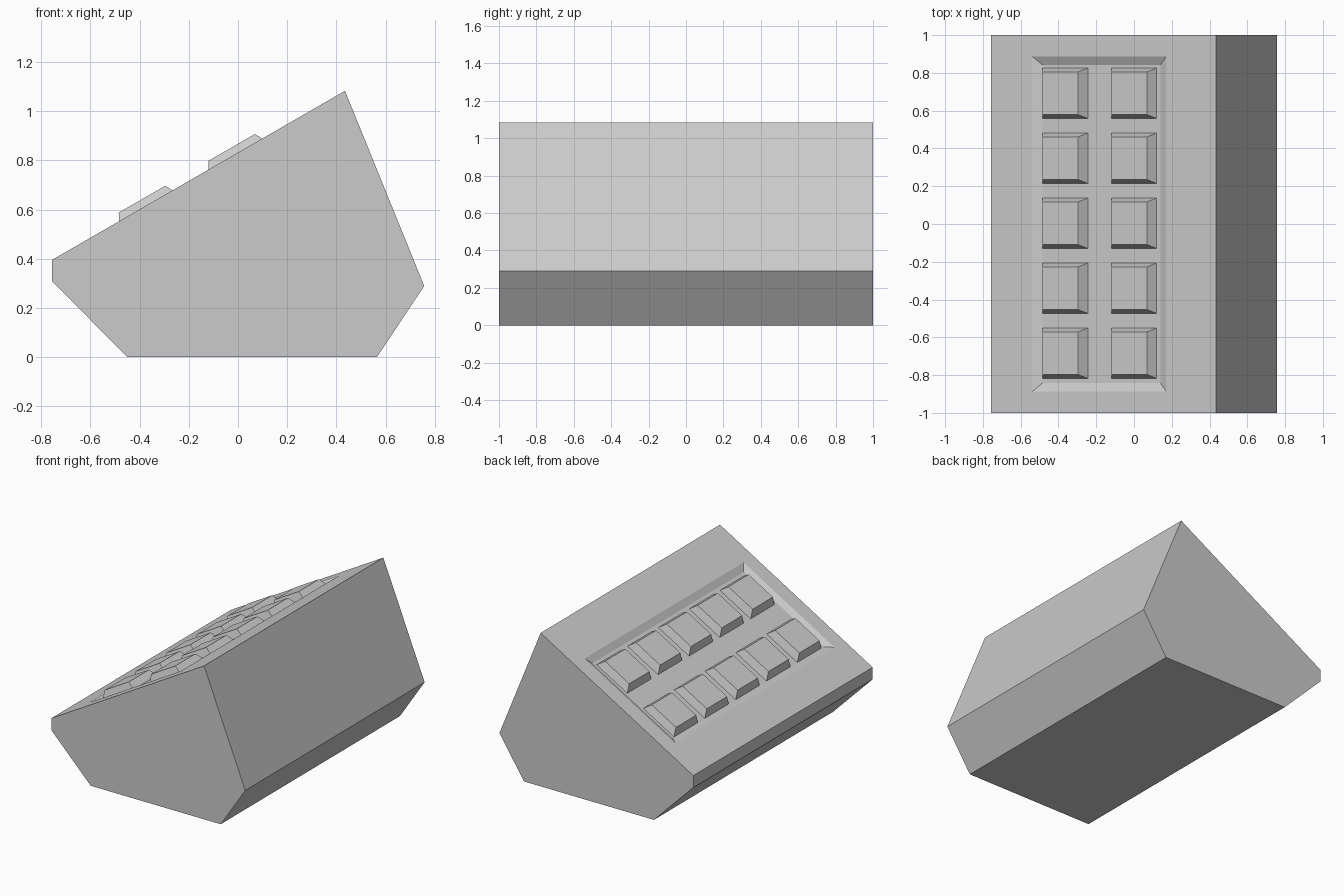
import bpy, bmesh, math
from mathutils import Vector

if "Cube" in bpy.data.objects:
    bpy.data.objects.remove(bpy.data.objects["Cube"])

PROFILE = [(-0.45, 0), (0.565, 0), (0.757, 0.29), (0.435, 1.083), (-0.757, 0.395), (-0.757, 0.31)]
ORIGIN = Vector((-0.757, 0, 0.395))
ALONG = Vector((1.192, 0, 0.688)).normalized()
NORMAL = Vector((-ALONG.z, 0, ALONG.x))
DEPTH = 0.022


def on_slope(u, y, n):
    """Point from distance up the slope, y, and height above the slope."""
    return ORIGIN + ALONG * u + NORMAL * n + Vector((0, y, 0))


def finish(bm, name):
    bmesh.ops.recalc_face_normals(bm, faces=bm.faces)
    mesh = bpy.data.meshes.new(name)
    bm.to_mesh(mesh)
    bm.free()
    obj = bpy.data.objects.new(name, mesh)
    bpy.context.collection.objects.link(obj)
    return obj


# Console body: extruded side profile
bm = bmesh.new()
side = bm.faces.new([bm.verts.new((x, -1, z)) for x, z in PROFILE])
ext = bmesh.ops.extrude_face_region(bm, geom=[side], use_keep_orig=True)
bmesh.ops.translate(bm, vec=(0, 2, 0), verts=[v for v in ext["geom"] if isinstance(v, bmesh.types.BMVert)])
bmesh.ops.recalc_face_normals(bm, faces=bm.faces)
bm.normal_update()

# Sunken panel with sloping walls in the tilted face
panel = max(bm.faces, key=lambda f: f.normal.dot(NORMAL))
for u0, u1, y, n in [(0.252, 1.071, 0.887, 0), (0.301, 1.023, 0.843, -DEPTH)]:
    bmesh.ops.inset_individual(bm, faces=[panel], thickness=0.03)
    mid = panel.calc_center_median()
    for v in panel.verts:
        offset = v.co - mid
        v.co = on_slope(u1 if offset.dot(ALONG) > 0 else u0, math.copysign(y, offset.y), n)
finish(bm, "console_body")


# Tapered keys standing on the panel floor
def key(name, u, y):
    bm = bmesh.new()
    rings = []
    for hu, hy, n in [(0.138, 0.133, -DEPTH), (0.109, 0.113, 0.031)]:
        rings.append([bm.verts.new(on_slope(u + a * hu, y + b * hy, n))
                      for a, b in ((-1, -1), (1, -1), (1, 1), (-1, 1))])
    low, top = rings
    bm.faces.new(low[::-1])
    bm.faces.new(top)
    for i in range(4):
        j = (i + 1) % 4
        bm.faces.new((low[i], low[j], top[j], top[i]))
    finish(bm, name)


for col in range(2):
    for row in range(5):
        key(f"key_{col + 1}_{row + 1}", 0.441 + 0.421 * col, 0.004 + 0.344 * (row - 2))
